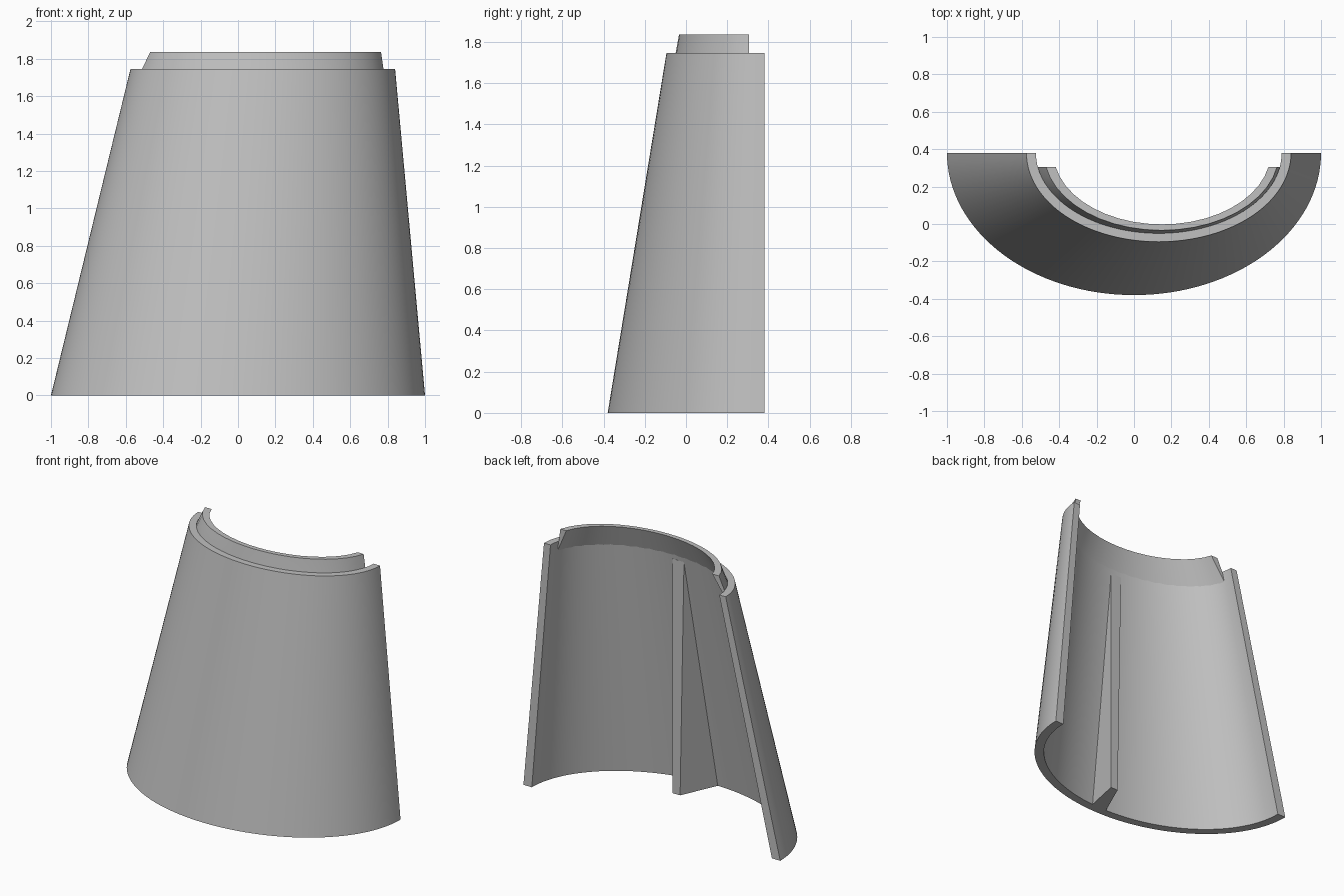
import bpy, bmesh, math

default = bpy.data.objects.get("Cube")
if default:
    bpy.data.objects.remove(default)

BACK = 0.38  # y of the flat back edge and the centre of every arc

grey = bpy.data.materials.new("light grey")
grey.use_nodes = True
colour = (0.53, 0.53, 0.53, 1)
grey.diffuse_color = colour
grey.node_tree.nodes["Principled BSDF"].inputs["Base Color"].default_value = colour


def finish(name, bm):
    """Turn a bmesh into a named grey object."""
    bmesh.ops.recalc_face_normals(bm, faces=bm.faces)
    mesh = bpy.data.meshes.new(name)
    bm.to_mesh(mesh)
    bm.free()
    mesh.materials.append(grey)
    obj = bpy.data.objects.new(name, mesh)
    bpy.context.collection.objects.link(obj)
    return obj


def smooth(obj, degrees):
    bpy.ops.object.select_all(action='DESELECT')
    obj.select_set(True)
    bpy.context.view_layer.objects.active = obj
    bpy.ops.object.shade_smooth_by_angle(angle=math.radians(degrees))


def half_arc(bm, cx, rx, ry, z, end_y, steps):
    """Half ellipse bulging to the front, ending at y = end_y on both sides."""
    start = math.asin((BACK - end_y) / ry)
    ring = []
    for i in range(steps + 1):
        t = start + (math.pi - 2 * start) * i / steps
        ring.append(bm.verts.new((cx + rx * math.cos(t), BACK - ry * math.sin(t), z)))
    return ring


def swept_band(name, section, end_y, steps):
    """Closed section whose corners each follow their own half ellipse."""
    bm = bmesh.new()
    rings = [half_arc(bm, *corner, end_y, steps) for corner in section]
    for a, b in zip(rings, rings[1:] + rings[:1]):
        for i in range(steps):
            bm.faces.new((a[i], a[i + 1], b[i + 1], b[i]))
    for end in (0, -1):
        bm.faces.new([r[end] for r in rings])
    obj = finish(name, bm)
    smooth(obj, 30)
    return obj


# Sloping half-round wall: outer bottom, outer top, inner top, inner bottom
swept_band("curved_wall", [
    (0, 1, 0.76, 0),
    (0.1325, 0.7075, 0.475, 1.745),
    (0.1325, 0.657, 0.43, 1.745),
    (0, 0.935, 0.70, 0)], BACK, 64)

# Locating lip: wedge foot on the wall, ledge level, outer top, inner top
swept_band("top_lip", [
    (0.127, 0.672, 0.445, 1.67),
    (0.1325, 0.655, 0.43, 1.746),
    (0.1475, 0.628, 0.414, 1.835),
    (0.15, 0.58, 0.382, 1.835)], 0.305, 20)

# Upright stiffening rib inside the wall, running out where the wall meets it
bm = bmesh.new()
foot = [(0.09, -0.063), (0.148, -0.063), (0.09, -0.345), (-0.035, -0.345)]
head = [(0.06, -0.063), (0.148, -0.063), (0.14, -0.085), (0.055, -0.085)]
low = [bm.verts.new((x, y, 0)) for x, y in foot]
high = [bm.verts.new((x, y, 1.65)) for x, y in head]
bm.faces.new(low)
bm.faces.new(high)
for i in range(4):
    j = (i + 1) % 4
    bm.faces.new((low[i], low[j], high[j], high[i]))
finish("inner_rib", bm)
